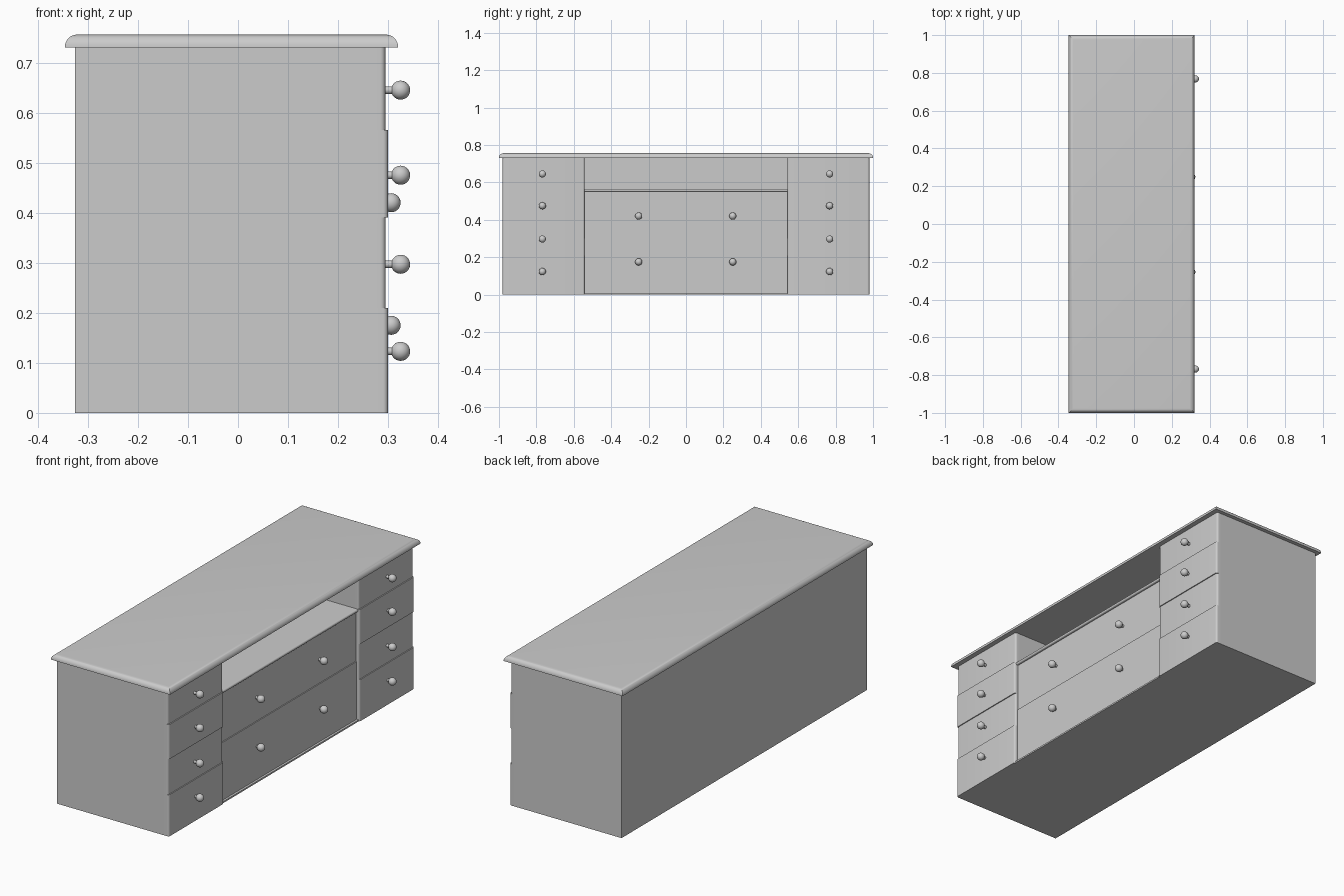
import bpy, bmesh, math
from mathutils import Matrix, Vector

if "Cube" in bpy.data.objects:
    bpy.data.objects.remove(bpy.data.objects["Cube"])


def finish(name, bm):
    bmesh.ops.recalc_face_normals(bm, faces=bm.faces)
    me = bpy.data.meshes.new(name)
    bm.to_mesh(me)
    bm.free()
    ob = bpy.data.objects.new(name, me)
    bpy.context.collection.objects.link(ob)
    bpy.context.view_layer.objects.active = ob
    bpy.ops.object.select_all(action='DESELECT')
    ob.select_set(True)
    bpy.ops.object.shade_smooth_by_angle(angle=math.radians(35))
    return ob


def box(name, x, y, z, pick=None, radius=0.0, segments=6):
    """Box from min/max pairs; edges accepted by pick(v1, v2) are rounded."""
    bm = bmesh.new()
    bmesh.ops.create_cube(bm, size=1)
    for v in bm.verts:
        v.co = Vector([r[0] if c < 0 else r[1] for c, r in zip(v.co, (x, y, z))])
    if pick:
        edges = [e for e in bm.edges if pick(e.verts[0].co, e.verts[1].co)]
        bmesh.ops.bevel(bm, geom=edges, offset=radius, segments=segments,
                        profile=0.5, affect='EDGES')
    return finish(name, bm)


def knob(name, face_x, centre_x, y, z):
    """Round pull on a short stem, pointing along +x."""
    bm = bmesh.new()
    bmesh.ops.create_uvsphere(bm, u_segments=24, v_segments=14, radius=0.019,
                              matrix=Matrix.Translation((centre_x, y, z)))
    start = face_x - 0.004
    stem = Matrix.Translation(((start + centre_x) / 2, y, z)) @ Matrix.Rotation(math.pi / 2, 4, 'Y')
    bmesh.ops.create_cone(bm, cap_ends=True, segments=16, radius1=0.0075, radius2=0.0075,
                          depth=centre_x - start, matrix=stem)
    return finish(name, bm)


BACK, OUT, INN, UNDER = -0.326, 0.98, 0.542, 0.73

# Desk top with a quarter-round upper edge on all sides
box("desk_top", (-0.346, 0.32), (-1, 1), (UNDER, 0.756),
    lambda a, b: a.z > 0.75 and b.z > 0.75, 0.0245, 8)

# Drawer stacks: z range, front plane, knob height
rows = [(0.0, 0.21, 0.300, 0.123), (0.21, 0.39, 0.295, 0.297),
        (0.39, 0.565, 0.300, 0.475), (0.565, UNDER, 0.2945, 0.645)]
for side, s in (("left", -1), ("right", 1)):
    span = tuple(sorted((s * INN, s * OUT)))
    box(side + "_pedestal", (BACK, 0.27), span, (0, UNDER))
    for i, (z0, z1, front, kz) in enumerate(rows):
        # Drawer front with rounded vertical edges
        box(f"{side}_drawer_{i + 1}", (0.27, front), span, (z0, z1),
            lambda a, b: a.x > 0.28 and b.x > 0.28 and abs(a.z - b.z) > 0.01, 0.01)
        knob(f"{side}_drawer_knob_{i + 1}", front, 0.325, s * 0.768, kz)

# Centre section: carcass, back panel, base ledge and rounded shelf
mid = (-INN, INN)
box("centre_carcass", (BACK, 0.25), mid, (0, 0.55))
box("back_panel", (BACK, BACK + 0.02), mid, (0.565, UNDER))
box("base_ledge", (0.25, 0.295), mid, (0, 0.008))
box("centre_shelf", (BACK, 0.291), mid, (0.55, 0.565),
    lambda a, b: a.x > 0.28 and b.x > 0.28 and abs(a.y - b.y) > 0.1, 0.007)

# Two wide centre drawers with paired knobs
for i, (z0, z1, front, kz) in enumerate([(0.008, 0.30, 0.284, 0.175), (0.30, 0.55, 0.279, 0.42)]):
    box(f"centre_drawer_{i + 1}", (0.25, front), mid, (z0, z1))
    for j, y in enumerate((-0.253, 0.25)):
        knob(f"centre_drawer_knob_{i + 1}_{j + 1}", front, 0.306, y, kz)
